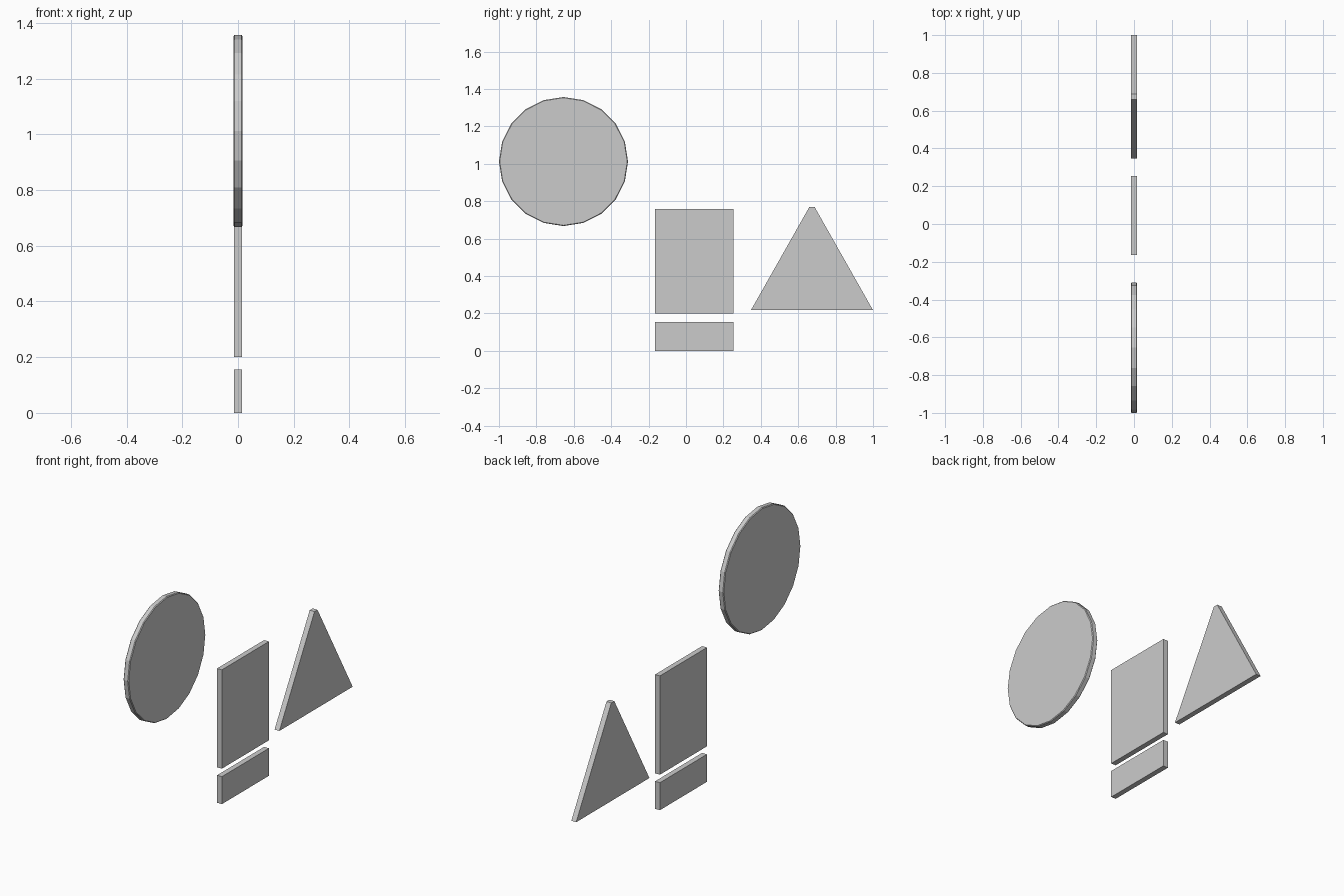
import bpy
import bmesh
from math import cos, sin, tau

if "Cube" in bpy.data.objects:
    bpy.data.objects.remove(bpy.data.objects["Cube"])

THICKNESS = 0.03


def plate(name, outline, thickness=THICKNESS, chamfer=0.0):
    """Flat plate in the YZ plane, from a counter-clockwise (y, z) outline."""
    bm = bmesh.new()
    x0 = -thickness / 2
    face = bm.faces.new([bm.verts.new((x0, y, z)) for y, z in outline])
    ext = bmesh.ops.extrude_face_region(bm, geom=[face], use_keep_orig=True)
    moved = [v for v in ext["geom"] if isinstance(v, bmesh.types.BMVert)]
    bmesh.ops.translate(bm, verts=moved, vec=(thickness, 0, 0))
    bmesh.ops.recalc_face_normals(bm, faces=bm.faces)
    if chamfer:
        rims = [e for e in bm.edges
                if abs(e.verts[0].co.x - e.verts[1].co.x) < 1e-5]
        bmesh.ops.bevel(bm, geom=rims, offset=chamfer, segments=1,
                        affect='EDGES', profile=0.5)
    mesh = bpy.data.meshes.new(name)
    bm.to_mesh(mesh)
    bm.free()
    obj = bpy.data.objects.new(name, mesh)
    bpy.context.collection.objects.link(obj)
    return obj


def rectangle(y0, y1, z0, z1):
    return [(y0, z0), (y1, z0), (y1, z1), (y0, z1)]


# Twenty-sided disc with a fine chamfer on its rims
disc = [(-0.655 + 0.345 * cos(tau * i / 20), 1.012 + 0.345 * sin(tau * i / 20))
        for i in range(20)]
plate("round_panel", disc, 0.032, 0.004)

# Tall panel with a short panel below it
plate("tall_panel", rectangle(-0.165, 0.254, 0.2, 0.757))
plate("short_panel", rectangle(-0.165, 0.254, 0.0, 0.155))

# Triangle with a blunt tip
plate("triangle_panel", [(0.347, 0.217), (1.0, 0.217), (0.687, 0.77), (0.66, 0.77)])
